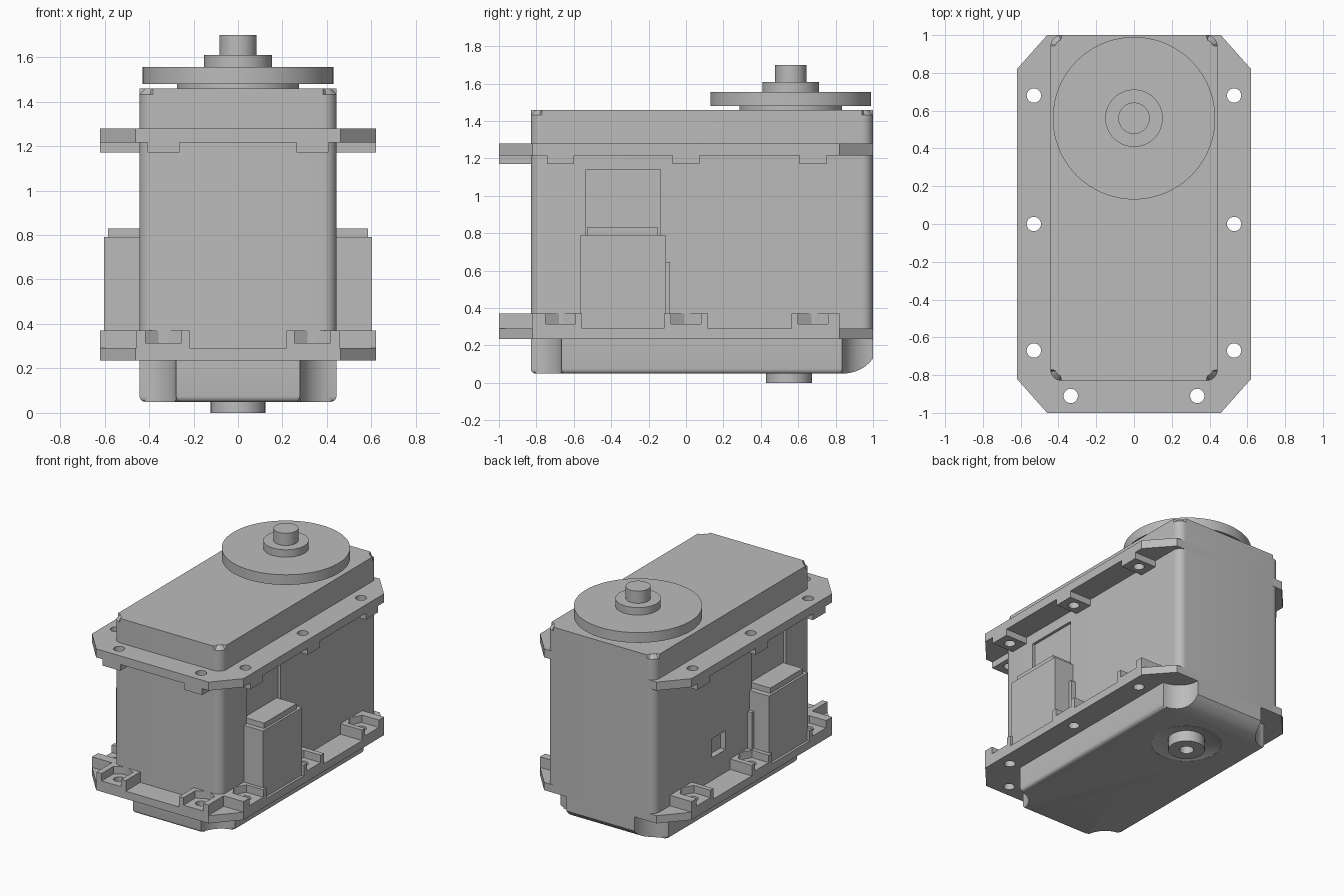
import bpy, bmesh
from math import sin, cos, pi, radians

cube = bpy.data.objects.get("Cube")
if cube:
    bpy.data.objects.remove(cube, do_unlink=True)

grey = bpy.data.materials.new("plain grey")
grey.use_nodes = True
grey.diffuse_color = (0.5, 0.5, 0.5, 1)
grey.node_tree.nodes["Principled BSDF"].inputs["Base Color"].default_value = (0.5, 0.5, 0.5, 1)


def finish(name, bm):
    bmesh.ops.recalc_face_normals(bm, faces=bm.faces)
    mesh = bpy.data.meshes.new(name)
    bm.to_mesh(mesh)
    bm.free()
    mesh.materials.append(grey)
    ob = bpy.data.objects.new(name, mesh)
    bpy.context.collection.objects.link(ob)
    return ob


def add_prism(bm, pts, lo, hi, axis="z"):
    """Extrude an outline along z, or a (y, z) outline along x."""
    put = (lambda p, h: (p[0], p[1], h)) if axis == "z" else (lambda p, h: (h, p[0], p[1]))
    low = [bm.verts.new(put(p, lo)) for p in pts]
    top = [bm.verts.new(put(p, hi)) for p in pts]
    bm.faces.new(low[::-1])
    bm.faces.new(top)
    for i in range(len(pts)):
        j = (i + 1) % len(pts)
        bm.faces.new((low[i], low[j], top[j], top[i]))


def prism(name, pts, lo, hi, axis="z", bevel_z=None, width=0.03, segments=1):
    bm = bmesh.new()
    add_prism(bm, pts, lo, hi, axis)
    if bevel_z is not None:
        rim = [e for e in bm.edges if all(abs(v.co.z - bevel_z) < 1e-5 for v in e.verts)]
        bmesh.ops.bevel(bm, geom=rim, offset=width, segments=segments, profile=0.5, affect='EDGES')
    return finish(name, bm)


def rect(x0, x1, y0, y1):
    return [(x0, y0), (x1, y0), (x1, y1), (x0, y1)]


def box(name, x0, x1, y0, y1, z0, z1):
    return prism(name, rect(min(x0, x1), max(x0, x1), y0, y1), z0, z1)


def circle(x, y, r, n=64, start=0.0):
    return [(x + r * cos(start + 2 * pi * i / n), y + r * sin(start + 2 * pi * i / n)) for i in range(n)]


def rounded(x, y0, y1, r, n=8):
    corners = [(x - r, y1 - r), (r - x, y1 - r), (r - x, y0 + r), (x - r, y0 + r)]
    return [(cx + r * cos(pi / 2 * (k + i / n)), cy + r * sin(pi / 2 * (k + i / n)))
            for k, (cx, cy) in enumerate(corners) for i in range(n + 1)]


def boolean(ob, tool, op='DIFFERENCE', keep=False):
    mod = ob.modifiers.new("cut", 'BOOLEAN')
    mod.operation, mod.object, mod.solver = op, tool, 'EXACT'
    bpy.context.view_layer.update()
    graph = bpy.context.evaluated_depsgraph_get()
    mesh = bpy.data.meshes.new_from_object(ob.evaluated_get(graph))
    ob.modifiers.clear()
    ob.data = mesh
    if not keep:
        bpy.data.objects.remove(tool, do_unlink=True)


def lathe(name, y, profile, n=64):
    """Revolve an (r, z) profile about the output axis."""
    bm = bmesh.new()
    rings = [[bm.verts.new((px, py, z)) for px, py in circle(0, y, r, n)] for r, z in profile]
    for a, b in zip(rings, rings[1:]):
        for i in range(n):
            j = (i + 1) % n
            bm.faces.new((a[i], a[j], b[j], b[i]))
    bm.faces.new(rings[0])
    bm.faces.new(rings[-1])
    return finish(name, bm)


HALF, FRONT, BACK = 0.443, -0.83, 1.0
body_outline = rounded(HALF, FRONT, BACK, 0.06)

# Main case with shallow side panels and a small window
case = prism("case", body_outline, 0.235, 1.28)
for s in (-1, 1):
    boolean(case, box("panel_cutter", s * 0.423, s * 0.6, -0.535, -0.135, 0.5, 1.14))
boolean(case, box("window_cutter", -0.6, -0.4, 0.17, 0.33, 0.46, 0.6))

# Top cover with chamfered rim
cover = prism("top_cover", body_outline, 1.28, 1.46, bevel_z=1.46, width=0.027)

# Bottom cap with scooped corners, a rounded back edge and a round recess
R = 0.165
scooped = []
for k, (cx, cy) in enumerate([(HALF, BACK), (-HALF, BACK), (-HALF, FRONT), (HALF, FRONT)]):
    for i in range(11):
        a = 1.5 * pi + k * pi / 2 - i / 10 * pi / 2
        scooped.append((cx + R * cos(a), cy + R * sin(a)))
cap = prism("bottom_cap", scooped, 0.05, 0.235, bevel_z=0.05, width=0.025, segments=4)
arc = [(0.84 + 0.2 * sin(t * 0.0928), 0.25 - 0.2 * cos(t * 0.0928)) for t in range(11)]
side = [(-1.1, 0.05)] + arc + [(1.01, 0.3), (-1.1, 0.3)]
boolean(cap, prism("back_rounding", side, -0.6, 0.6, axis="x"), 'INTERSECT')
boolean(cap, lathe("recess_cutter", 0.55, [(0.25, 0.03), (0.236, 0.051), (0.16, 0.08)]))

# Lower bearing boss with a blind hole
bearing = lathe("bearing_boss", 0.55, [(0.123, 0.1), (0.123, 0), (0.047, 0), (0.047, 0.06)])

# Output disc, hub and shaft
output = lathe("output_shaft", 0.56, [
    (0.275, 1.45), (0.275, 1.48), (0.43, 1.48), (0.43, 1.555),
    (0.152, 1.555), (0.152, 1.61), (0.083, 1.61), (0.083, 1.70)], 96)

# Screw positions: (x, y, outward x, outward y)
screws = []
for s in (-1, 1):
    screws += [(s * 0.53, y, s, 0) for y in (-0.67, 0, 0.68)]
    screws.append((s * 0.335, -0.91, 0, -1))
bm = bmesh.new()
for x, y, _, _ in screws:
    add_prism(bm, circle(x, y, 0.038, 24), 0.1, 1.4)
hole_cutter = finish("hole_cutter", bm)
hole_cutter.hide_render = True

# Mounting flanges
plan = [(0.46, 1), (-0.46, 1), (-0.62, 0.82), (-0.62, -0.82),
        (-0.46, -1), (0.46, -1), (0.62, -0.82), (0.62, 0.82)]
parts = []
for name, z0, z1 in (("upper_flange", 1.217, 1.28), ("lower_flange", 0.235, 0.292)):
    flange = prism(name, plan, z0, z1)
    boolean(flange, hole_cutter, keep=True)
    parts.append(flange)


def pad(name, screw, left, right, z0, z1):
    """Block between the case wall and the flange edge, around one screw."""
    x, y, ox, oy = screw
    if ox:
        return box(name, ox * 0.42, ox * 0.62, y - left, y + right, z0, z1)
    return box(name, x - left, x + right, -1.0, -0.81, z0, z1)


for screw in screws:
    x, y, ox, oy = screw
    # Plain pad under the upper flange
    upper = pad("upper_pad", screw, 0.072, 0.072, 1.17, 1.217)
    # Lower pad, wider toward the corner, with an open nut pocket
    left = right = 0.117
    if oy:
        left, right = (0.122, 0.117) if x < 0 else (0.117, 0.122)
    elif y < 0:
        left, right = 0.15, 0.115
    elif y > 0:
        left, right = 0.115, 0.14
    lower = pad("lower_pad", screw, left, right, 0.292, 0.37)
    if ox:
        slot = rect(min(x, x + ox * 0.2), max(x, x + ox * 0.2), y - 0.08, y + 0.08)
        nut = circle(x, y, 0.0924, 6, 0)
    else:
        slot = rect(x - 0.08, x + 0.08, y - 0.2, y)
        nut = circle(x, y, 0.0924, 6, pi / 2)
    boolean(lower, prism("nut_cutter", nut, 0.315, 0.5))
    boolean(lower, prism("slot_cutter", slot, 0.315, 0.5))
    for ob in (upper, lower):
        boolean(ob, hole_cutter, keep=True)
        parts.append(ob)
bpy.data.objects.remove(hole_cutter, do_unlink=True)

# Side housings on both sides
for s in (-1, 1):
    box("side_housing", s * 0.42, s * 0.602, -0.565, -0.11, 0.29, 0.79)
    box("side_housing_lid", s * 0.41, s * 0.585, -0.53, -0.15, 0.79, 0.83)
    box("side_housing_rib", s * 0.42, s * 0.48, -0.13, -0.085, 0.29, 0.645)

# Smooth the rounded parts, keeping hard edges
bpy.ops.object.select_all(action='DESELECT')
for ob in [case, cover, cap, bearing, output] + parts:
    ob.select_set(True)
    bpy.context.view_layer.objects.active = ob
bpy.ops.object.shade_smooth_by_angle(angle=radians(30))
